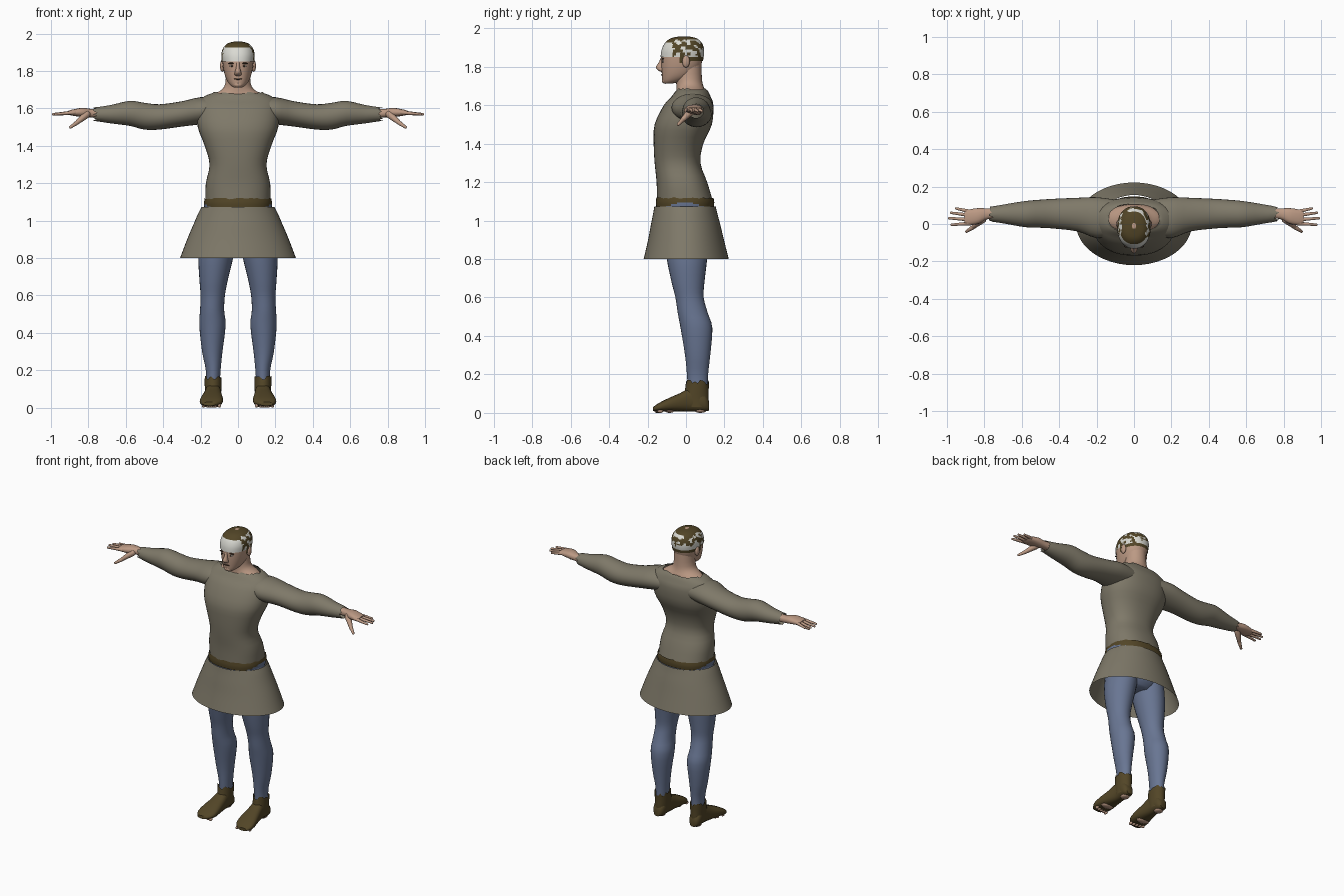
import bpy, bmesh, math, random
from mathutils import Vector, noise

random.seed(4)
cube = bpy.data.objects.get("Cube")
if cube:
    bpy.data.objects.remove(cube)


def material(name, red, green, blue):
    mat = bpy.data.materials.new(name)
    mat.use_nodes = True
    colour = (red, green, blue, 1)
    mat.diffuse_color = colour
    mat.node_tree.nodes["Principled BSDF"].inputs["Base Color"].default_value = colour
    return mat


cloth = material("olive grey cloth", .21, .19, .14)
hose = material("blue hose", .14, .18, .29)
leather = material("brown leather", .085, .06, .02)
skin = material("skin", .5, .32, .23)
linen = material("pale linen", .7, .7, .65)
dark = material("dark features", .06, .035, .02)


def finish(name, bm, mats, angle=50):
    """Turn a bmesh into a smooth shaded object."""
    bmesh.ops.recalc_face_normals(bm, faces=bm.faces)
    mesh = bpy.data.meshes.new(name)
    bm.to_mesh(mesh)
    bm.free()
    obj = bpy.data.objects.new(name, mesh)
    bpy.context.collection.objects.link(obj)
    for mat in mats:
        mesh.materials.append(mat)
    bpy.ops.object.select_all(action="DESELECT")
    obj.select_set(True)
    bpy.context.view_layer.objects.active = obj
    bpy.ops.object.shade_smooth_by_angle(angle=math.radians(angle))
    return obj


def spline(rows, steps):
    """Smoothly resample section rows."""
    result = []
    for i in range(len(rows) - 1):
        before, start = rows[max(i - 1, 0)], rows[i]
        end, after = rows[i + 1], rows[min(i + 2, len(rows) - 1)]
        for s in range(steps):
            t = s / steps
            result.append([b + t / 2 * (c - a + t * (2*a - 5*b + 4*c - d + t * (3*(b - c) + d - a)))
                           for a, b, c, d in zip(before, start, end, after)])
    return result + [list(rows[-1])]


def loft(name, axis, rows, mats, side=1, caps=True, jag=0, segs=28, power=2.0,
         steps=3, rule=None, keep=None, grow=0):
    """Skin oval sections, each given as position, then low and high on the other axes."""
    bm = bmesh.new()
    others = [k for k in range(3) if k != axis]
    rings = []
    sections = spline(rows, steps)
    for number, (t, a0, a1, b0, b1) in enumerate(sections):
        ring = []
        for k in range(segs):
            angle = math.tau * k / segs
            c, s = math.cos(angle), math.sin(angle)
            co = Vector()
            co[axis] = t
            if jag and number == len(sections) - 1:
                co[axis] += random.uniform(-jag, jag)
            for o, lo, hi, v in ((others[0], a0, a1, c), (others[1], b0, b1, s)):
                radius = abs(hi - lo) / 2 + grow
                co[o] = (lo + hi) / 2 + radius * math.copysign(abs(v) ** (2 / power), v)
            co.x *= side
            ring.append(bm.verts.new(co))
        rings.append(ring)
    for low, high in zip(rings, rings[1:]):
        for k in range(segs):
            j = (k + 1) % segs
            bm.faces.new((low[k], low[j], high[j], high[k]))
    if caps:
        bm.faces.new(rings[0])
        bm.faces.new(rings[-1])
    if keep:
        drop = [f for f in bm.faces if not keep(f.calc_center_median())]
        bmesh.ops.delete(bm, geom=drop, context="FACES")
    if rule:
        for face in bm.faces:
            face.material_index = rule(face.calc_center_median())
    return finish(name, bm, mats)


def upright(name, rows, mats, **options):
    """Loft along z from rows of height, half width, front and back."""
    return loft(name, 2, [(z, -h, h, y0, y1) for z, h, y0, y1 in rows], mats, **options)


def blob(name, centre, size, mat, segs=12):
    bm = bmesh.new()
    bmesh.ops.create_uvsphere(bm, u_segments=segs, v_segments=8, radius=1)
    for v in bm.verts:
        v.co = Vector(centre) + v.co * Vector(size)
    return finish(name, bm, [mat])


def limb(name, start, end, r0, r1, mat):
    """Tapered round-ended digit between two points."""
    start, end = Vector(start), Vector(end)
    turn = (end - start).to_track_quat("Z", "Y")
    bm = bmesh.new()
    bmesh.ops.create_uvsphere(bm, u_segments=10, v_segments=8, radius=1)
    for v in bm.verts:
        r, base = (r1, end) if v.co.z > .01 else (r0, start)
        v.co = base + turn @ (v.co * r)
    return finish(name, bm, [mat])


# Tunic body, open at the neck and hem
upright("tunic", [(1.1, .175, -.15, .14), (1.2, .172, -.153, .11), (1.3, .152, -.163, .075),
                  (1.4, .178, -.168, .09), (1.5, .215, -.163, .135), (1.6, .218, -.115, .142),
                  (1.645, .205, -.075, .128), (1.672, .165, -.055, .115), (1.682, .135, -.045, .105)],
        [cloth], caps=False, jag=.008, segs=40, power=2.3)

# Flared skirt, open at both ends
upright("skirt", [(.8, .31, -.22, .222), (.9, .272, -.197, .197), (.98, .238, -.182, .178),
                  (1.04, .212, -.17, .162), (1.072, .195, -.165, .155)],
        [cloth], caps=False, segs=48)

# Belt, riding up over the hips so the hose shows at the sides
upright("belt", [(1.07, .18, -.155, .145), (1.095, .182, -.157, .147), (1.118, .178, -.154, .143)],
        [leather, hose], caps=False, jag=.004, segs=56, power=2.3,
        rule=lambda c: int(abs(c.x) > .1 and abs(c.y) < .1 and c.z < 1.1 - abs(c.y) * .25))

# Hips
upright("hips", [(.84, .1, -.07, .08), (.88, .17, -.115, .115), (.96, .19, -.13, .13),
                 (1.04, .185, -.14, .135), (1.1, .172, -.148, .136)], [hose])

# Neck and upper shoulders
upright("neck", [(1.58, .17, -.07, .11), (1.645, .16, -.055, .105), (1.675, .13, -.05, .1),
                 (1.7, .088, -.05, .09), (1.735, .068, -.052, .083), (1.82, .064, -.05, .08)], [skin])

# Head
head_rows = [(1.712, .022, -.115, -.075), (1.725, .042, -.122, -.02), (1.755, .062, -.125, .04),
             (1.8, .076, -.128, .075), (1.85, .083, -.128, .088), (1.89, .085, -.122, .09),
             (1.925, .074, -.104, .077), (1.948, .05, -.073, .05), (1.958, .012, -.025, .005)]
upright("head", head_rows, [skin], segs=32, power=2.2)


# Hair with a patchy pale headband
def hair_colour(c):
    if c.y < -.07:
        return int(c.z < 1.922)
    band = 1.85 < c.z < 1.942
    return int(band and noise.noise(c * 38) > (-.2 if c.z < 1.882 else .08))


upright("hair", head_rows, [leather, linen], segs=72, steps=5, power=2.2, grow=.004,
        rule=hair_colour, keep=lambda c: c.z > (1.848 if c.y < -.03 else 1.815 if c.y < 0 else 1.835))

# Face
upright("nose", [(1.773, .01, -.13, -.11), (1.782, .019, -.147, -.11), (1.797, .016, -.157, -.11),
                 (1.82, .01, -.143, -.11), (1.85, .009, -.129, -.11)], [skin], segs=12)
blob("mouth", (0, -.125, 1.757), (.024, .005, .004), dark)
blob("chin", (0, -.108, 1.727), (.026, .018, .016), skin)
for side, label in ((1, "left"), (-1, "right")):
    blob(label + "_ear", (side * .084, .0, 1.827), (.012, .02, .032), skin)
    blob(label + "_eye", (side * .032, -.119, 1.827), (.013, .005, .005), linen)
    blob(label + "_pupil", (side * .032, -.123, 1.827), (.005, .003, .005), dark)
    blob(label + "_brow", (side * .033, -.12, 1.841), (.021, .007, .004), dark)

# Paired limbs
for side, label in ((1, "left"), (-1, "right")):
    # Sleeve with a frayed open cuff
    loft(label + "_sleeve", 0,
         [(.1, -.06, .13, 1.53, 1.655), (.2, -.075, .143, 1.515, 1.66), (.3, -.04, .14, 1.503, 1.638),
          (.42, -.025, .135, 1.487, 1.622), (.5, -.02, .13, 1.487, 1.63), (.58, -.017, .123, 1.507, 1.64),
          (.68, .0, .107, 1.52, 1.618), (.765, .014, .092, 1.533, 1.605)],
         [cloth], side, caps=False, jag=.012)
    # Hand
    loft(label + "_hand", 0,
         [(.7, .03, .085, 1.548, 1.6), (.78, .027, .083, 1.552, 1.597), (.83, .002, .085, 1.555, 1.603),
          (.88, -.006, .078, 1.56, 1.595), (.905, .002, .07, 1.567, 1.588)],
         [skin], side, segs=16, power=2.4)
    for finger, y, x1, y1 in (("little", .066, .95, .083), ("ring", .046, .978, .06),
                              ("middle", .023, .988, .031), ("index", .003, .975, -.004)):
        limb(f"{label}_{finger}_finger", (side * .875, y, 1.578), (side * x1, y1, 1.569), .011, .007, skin)
    limb(label + "_thumb_base", (side * .81, .025, 1.567), (side * .862, -.018, 1.523), .021, .012, skin)
    limb(label + "_thumb_tip", (side * .862, -.018, 1.523), (side * .895, -.04, 1.5), .012, .008, skin)
    # Leg
    loft(label + "_leg", 2,
         [(.11, .098, .17, .01, .112), (.2, .093, .172, .005, .115), (.3, .083, .192, -.005, .126),
          (.44, .066, .207, -.028, .137), (.52, .074, .203, -.043, .113), (.6, .07, .2, -.055, .092),
          (.68, .055, .206, -.075, .096), (.8, .026, .211, -.1, .11), (.92, .003, .195, -.115, .12)],
         [hose], side)
    # Shoe: ankle with a ragged top, and foot
    loft(label + "_shoe_ankle", 2,
         [(.03, .094, .175, .0, .116), (.08, .09, .176, -.012, .118), (.12, .088, .178, -.005, .118),
          (.16, .087, .18, .0, .12)], [leather], side, caps=False, jag=.013)
    loft(label + "_shoe_foot", 1,
         [(.12, .112, .158, .012, .06), (.095, .096, .174, .008, .1), (.03, .092, .174, .008, .13),
          (-.03, .086, .186, .008, .103), (-.09, .08, .2, .008, .077), (-.14, .086, .204, .008, .052),
          (-.172, .12, .185, .01, .03)], [leather], side, segs=24, power=2.5)
    # Bare sole and toes under the shoe
    blob(label + "_heel", (side * .135, .075, .012), (.028, .03, .012), skin)
    blob(label + "_ball", (side * .142, -.085, .012), (.045, .025, .012), skin)
    for toe in range(5):
        blob(f"{label}_toe", (side * (.1 + toe * .021), -.15 + toe * .004, .01), (.009, .015, .01), skin)
